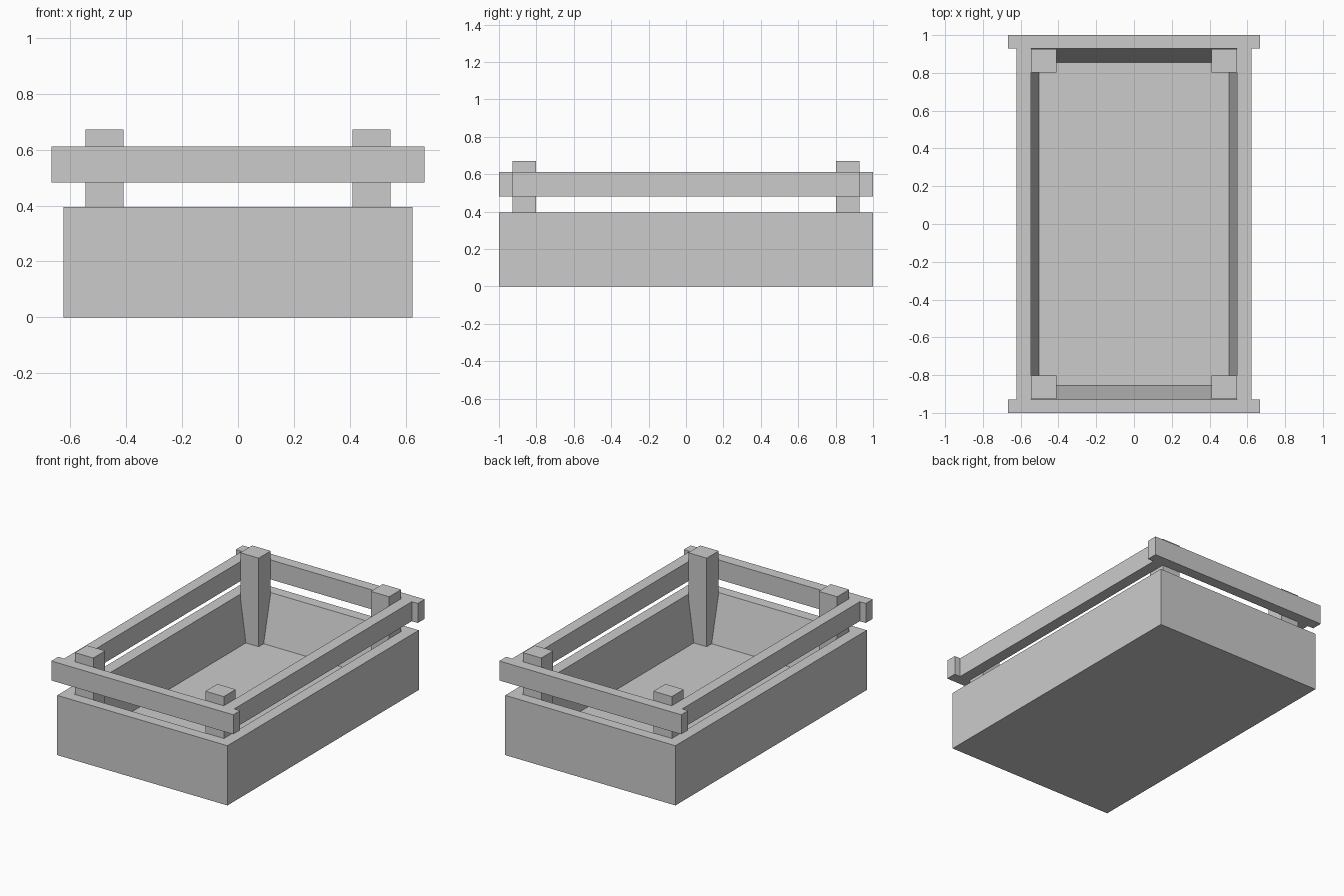
import bpy
import bmesh

if "Cube" in bpy.data.objects:
    bpy.data.objects.remove(bpy.data.objects["Cube"])


def finish(name, bm):
    bmesh.ops.recalc_face_normals(bm, faces=bm.faces)
    mesh = bpy.data.meshes.new(name)
    bm.to_mesh(mesh)
    bm.free()
    obj = bpy.data.objects.new(name, mesh)
    bpy.context.collection.objects.link(obj)
    return obj


def box(name, x, y, z):
    """Axis-aligned box from (min, max) pairs."""
    bm = bmesh.new()
    bmesh.ops.create_cube(bm, size=1)
    for v in bm.verts:
        v.co = [lo + (c + 0.5) * (hi - lo) for c, (lo, hi) in zip(v.co, (x, y, z))]
    return finish(name, bm)


def ring(bm, hx, hy, z):
    return [bm.verts.new((sx * hx, sy * hy, z))
            for sx, sy in ((-1, -1), (1, -1), (1, 1), (-1, 1))]


# Open tray: outer wall, rim, sloping inner walls and floor
bm = bmesh.new()
rings = [ring(bm, *r) for r in ((0.623, 1.0, 0.0), (0.623, 1.0, 0.395),
                                (0.547, 0.928, 0.395), (0.504, 0.854, 0.085))]
for a, b in zip(rings, rings[1:]):
    for i in range(4):
        j = (i + 1) % 4
        bm.faces.new((a[i], a[j], b[j], b[i]))
bm.faces.new(rings[0])
bm.faces.new(rings[-1])
finish("tray", bm)

# Corner posts standing on the tray floor
for sx, xn in ((-1, "left"), (1, "right")):
    for sy, yn in ((-1, "front"), (1, "back")):
        box(f"{yn}_{xn}_post", sorted((sx * 0.41, sx * 0.545)),
            sorted((sy * 0.802, sy * 0.927)), (0.085, 0.671))

# Handle rails on the ends, overhanging the sides
RAIL_Z = (0.482, 0.611)
for s, n in ((-1, "front"), (1, "back")):
    box(n + "_rail", (-0.666, 0.666), sorted((s * 0.928, s * 1.0)), RAIL_Z)

# Side rails running between the end rails
for s, n in ((-1, "left"), (1, "right")):
    box(n + "_rail", sorted((s * 0.546, s * 0.622)), (-0.928, 0.928), RAIL_Z)
